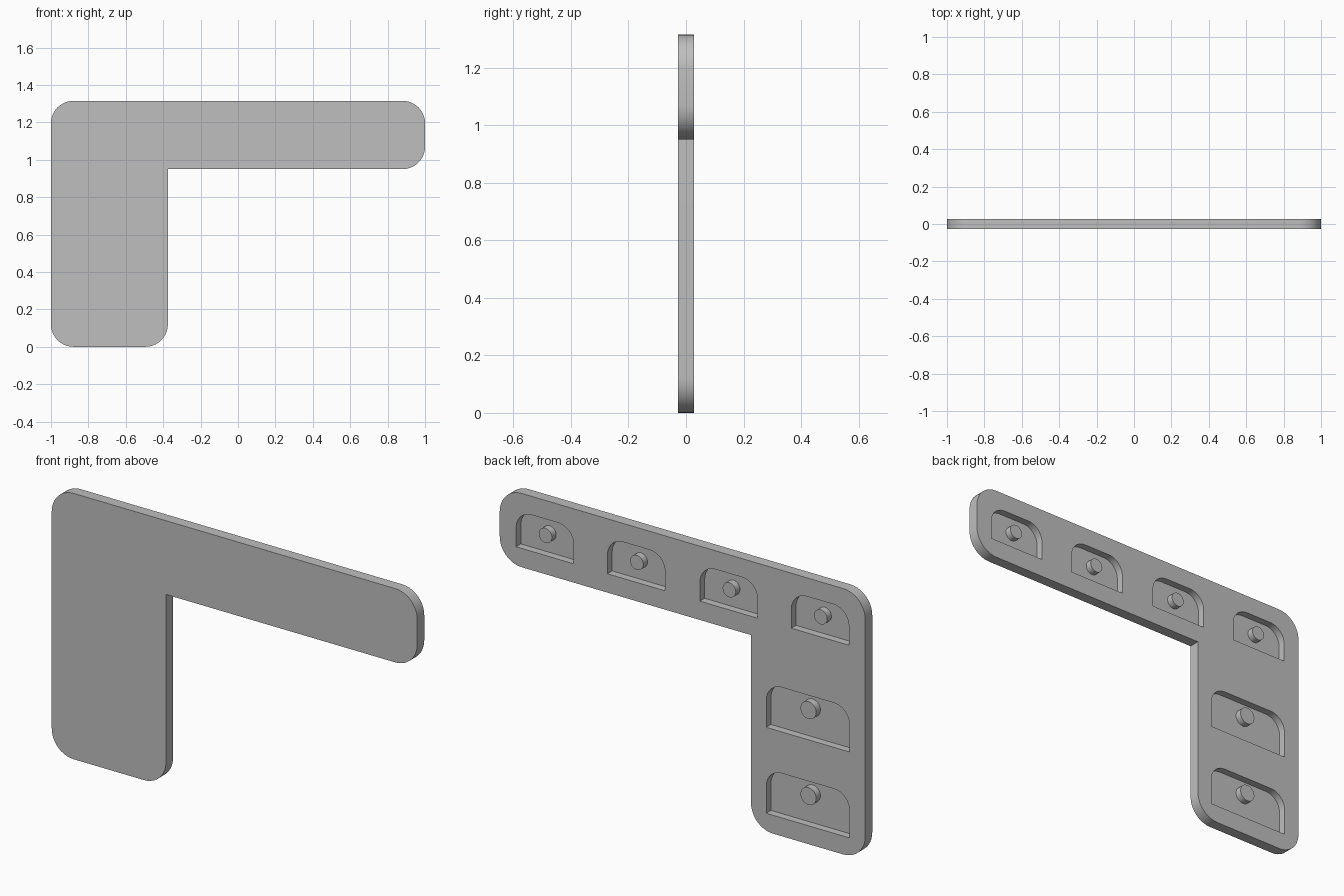
import bpy, bmesh, math
from mathutils import Vector

if "Cube" in bpy.data.objects:
    bpy.data.objects.remove(bpy.data.objects["Cube"], do_unlink=True)

FRONT, BACK = -0.0275, 0.0275
FLOOR = BACK - 0.037      # bottom of the pockets
PEG_TOP = BACK - 0.004

grey = bpy.data.materials.new("plain grey")
grey.use_nodes = True
grey.diffuse_color = (0.52, 0.52, 0.52, 1)
grey.node_tree.nodes["Principled BSDF"].inputs["Base Color"].default_value = grey.diffuse_color


def rounded(corners, steps=10):
    """Outline from (x, z, radius) right-angle corners."""
    points = []
    for i, (x, z, r) in enumerate(corners):
        p = Vector((x, z))
        if r == 0:
            points.append(p)
            continue
        before = (Vector(corners[i - 1][:2]) - p).normalized()
        after = (Vector(corners[(i + 1) % len(corners)][:2]) - p).normalized()
        centre = p + r * (before + after)
        for k in range(steps + 1):
            t = math.pi / 2 * k / steps
            points.append(centre - r * (after * math.cos(t) + before * math.sin(t)))
    return points


def prism(name, outline, y0, y1):
    """Extrude an x-z outline along y."""
    bm = bmesh.new()
    face = bm.faces.new([bm.verts.new((p.x, y0, p.y)) for p in outline])
    top = bmesh.ops.extrude_face_region(bm, geom=[face])["geom"]
    bmesh.ops.translate(bm, vec=(0, y1 - y0, 0),
                        verts=[v for v in top if isinstance(v, bmesh.types.BMVert)])
    bmesh.ops.recalc_face_normals(bm, faces=bm.faces)
    mesh = bpy.data.meshes.new(name)
    bm.to_mesh(mesh)
    bm.free()
    mesh.materials.append(grey)
    obj = bpy.data.objects.new(name, mesh)
    bpy.context.collection.objects.link(obj)
    return obj


def activate(obj):
    bpy.ops.object.select_all(action='DESELECT')
    obj.select_set(True)
    bpy.context.view_layer.objects.active = obj


# L-shaped plate, square only at the inner corner
R = 0.12
plate = prism("plate", rounded([
    (-1, 0, R), (-0.375, 0, R), (-0.375, 0.95, 0),
    (1, 0.95, R), (1, 1.315, R), (-1, 1.315, R)]), FRONT, BACK)
parts = [plate]

# Pockets: centre x, base z, width, height, peg height above base, peg radius
pockets = [(x, 1.043, 0.315, 0.18, 0.096, 0.036) for x in (0.753, 0.253, -0.253, -0.753)]
pockets += [(-0.686, z, 0.455, 0.22, 0.144, 0.043) for z in (0.516, 0.091)]

for i, (x, z, w, h, peg_z, peg_r) in enumerate(pockets, 1):
    a, b = x - w / 2, x + w / 2
    cutter = prism("pocket_cutter", rounded([
        (a, z, 0), (b, z, 0), (b, z + h, 0.085), (a, z + h, 0.085)]), FLOOR, BACK + 0.05)
    cutter.hide_render = True
    cut = plate.modifiers.new("pocket", 'BOOLEAN')
    cut.operation = 'DIFFERENCE'
    cut.solver = 'EXACT'
    cut.object = cutter
    activate(plate)
    bpy.ops.object.modifier_apply(modifier=cut.name)
    bpy.data.objects.remove(cutter, do_unlink=True)

    # Round peg standing on the pocket floor
    ring = [Vector((x + peg_r * math.cos(t), z + peg_z + peg_r * math.sin(t)))
            for t in (math.tau * k / 32 for k in range(32))]
    parts.append(prism(f"peg_{i}", ring, FLOOR, PEG_TOP))

for obj in parts:
    activate(obj)
    bpy.ops.object.shade_smooth_by_angle(angle=math.radians(30))
